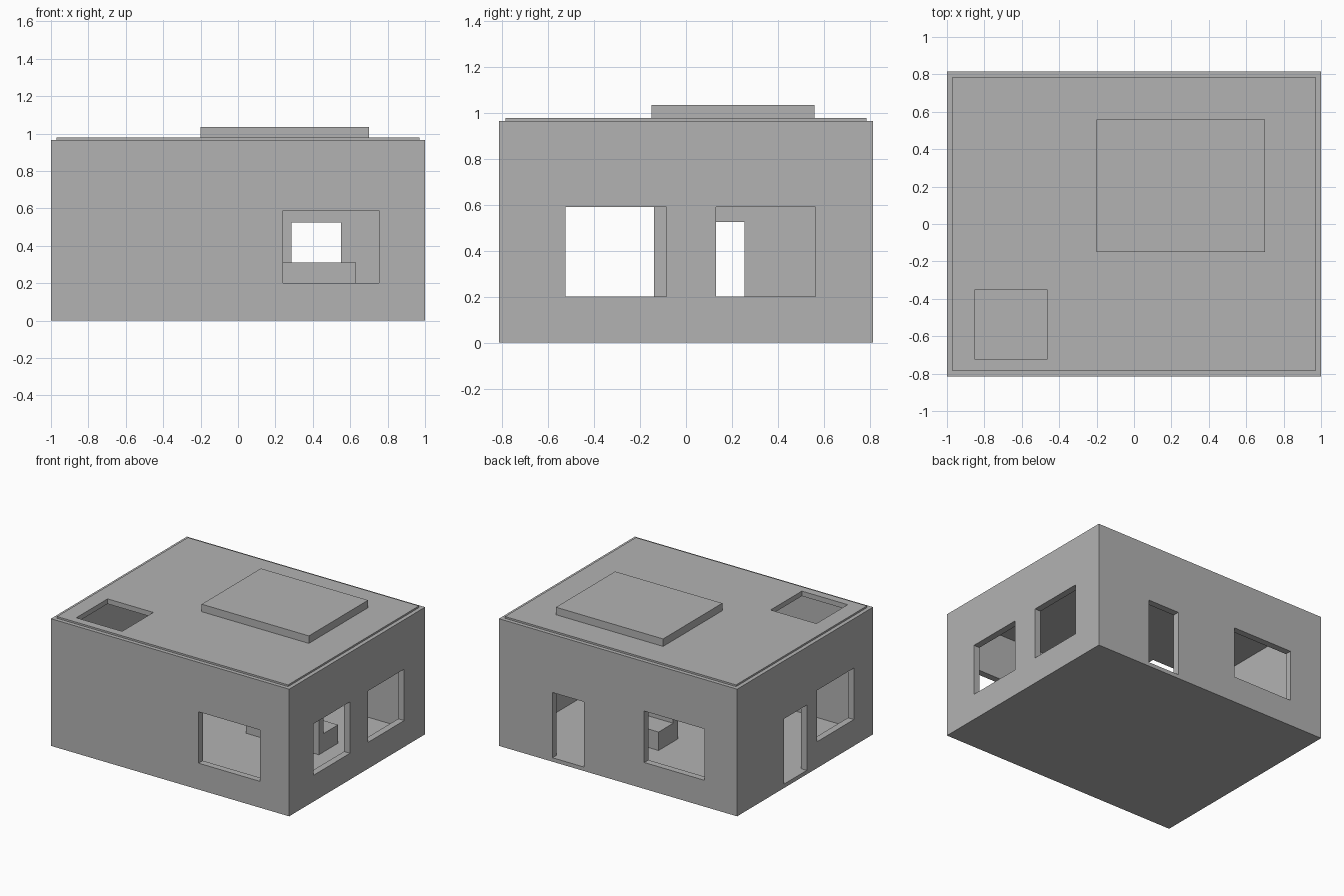
import bpy
import bmesh
from mathutils import Vector

cube = bpy.data.objects.get("Cube")
if cube:
    bpy.data.objects.remove(cube, do_unlink=True)

# One plain grey for the whole building
GREY = (0.45, 0.45, 0.45, 1)
grey = bpy.data.materials.new("plain grey")
grey.use_nodes = True
grey.diffuse_color = GREY
grey.node_tree.nodes["Principled BSDF"].inputs["Base Color"].default_value = GREY


def box(name, x, y, z):
    """Box spanning the given (low, high) ranges."""
    low, high = (Vector(corner) for corner in zip(x, y, z))
    bm = bmesh.new()
    bmesh.ops.create_cube(bm, size=1)
    for v in bm.verts:
        v.co = (low + high) / 2 + v.co * (high - low)
    mesh = bpy.data.meshes.new(name)
    bm.to_mesh(mesh)
    bm.free()
    mesh.materials.append(grey)
    obj = bpy.data.objects.new(name, mesh)
    bpy.context.collection.objects.link(obj)
    return obj


def cut(target, name, x, y, z):
    """Cut a box-shaped opening out of the target."""
    cutter = box(name + "_cutter", x, y, z)
    cutter.hide_render = True
    cutter.hide_viewport = True
    mod = target.modifiers.new(name, "BOOLEAN")
    mod.operation = "DIFFERENCE"
    mod.solver = "EXACT"
    mod.object = cutter


W, D, H = 1.0, 0.815, 0.965     # half width, half depth, wall height
T = 0.05                        # wall thickness
FLOOR = 0.03
SILL, HEAD, DOOR_HEAD = 0.2, 0.59, 0.525
FRONT, BACK = (-D - T, -D + 2 * T), (D - 2 * T, D + T)
RIGHT, LEFT = (W - 2 * T, W + T), (-W - T, -W + 2 * T)
WINDOW, DOOR = (SILL, HEAD), (FLOOR, DOOR_HEAD)

# Outer walls, hollowed right through
walls = box("walls", (-W, W), (-D, D), (0, H))
cut(walls, "room", (-W + T, W - T), (-D + T, D - T), (-1, H + 1))

# Windows and doors
cut(walls, "front_window", (0.24, 0.755), FRONT, WINDOW)
cut(walls, "back_window", (-0.725, -0.22), BACK, WINDOW)
cut(walls, "back_door", (0.285, 0.55), BACK, DOOR)
cut(walls, "right_front_window", RIGHT, (-0.525, -0.085), WINDOW)
cut(walls, "right_back_window", RIGHT, (0.13, 0.565), WINDOW)
cut(walls, "left_window", LEFT, (-0.585, -0.14), WINDOW)
cut(walls, "left_door", LEFT, (-0.02, 0.255), DOOR)

# Floor and roof slabs
box("floor", (-W + T, W - T), (-D + T, D - T), (0, FLOOR))
roof = box("roof", (-0.97, 0.97), (-0.785, 0.785), (0.94, 0.978))
cut(roof, "roof_opening", (-0.85, -0.465), (-0.725, -0.35), (0.8, 1.1))
box("raised_roof_panel", (-0.2, 0.7), (-0.15, 0.56), (0.978, 1.035))

# Bench inside, facing the back
box("bench_seat", (0.02, 0.63), (0.125, 0.3), (FLOOR, 0.17))
box("bench_backrest", (0.02, 0.63), (0.07, 0.125), (FLOOR, 0.31))
